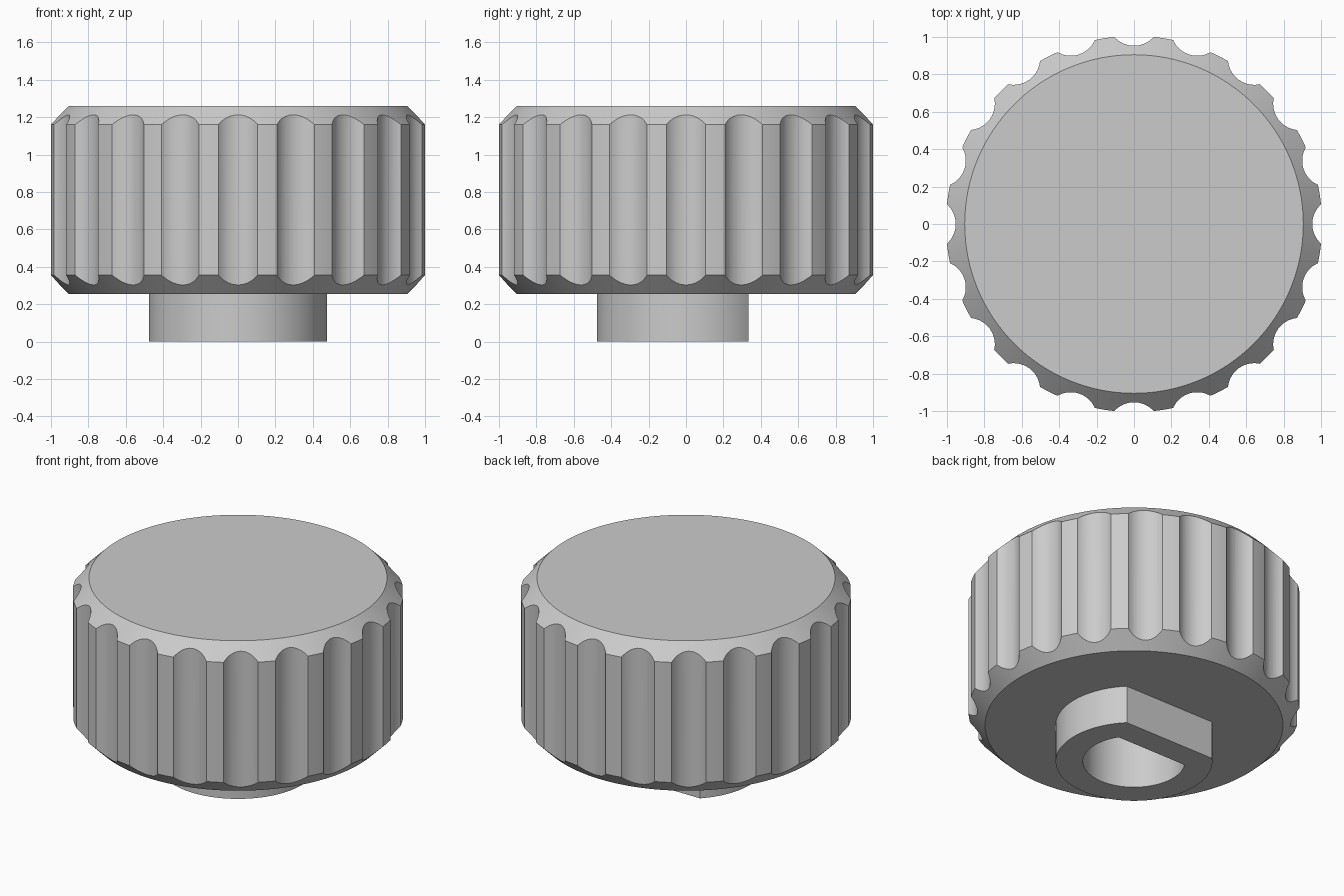
import bpy
import bmesh
from math import sin, cos, pi, radians, asin

if "Cube" in bpy.data.objects:
    bpy.data.objects.remove(bpy.data.objects["Cube"])

FLUTES = 20
grey = bpy.data.materials.new("light_grey")
grey.use_nodes = True
grey.diffuse_color = (0.6, 0.6, 0.6, 1)
grey.node_tree.nodes["Principled BSDF"].inputs["Base Color"].default_value = (0.6, 0.6, 0.6, 1)


def loft(name, outline, levels):
    """Closed solid from a 2D outline repeated at (scale, z) levels."""
    bm = bmesh.new()
    rings = [[bm.verts.new((x * s, y * s, z)) for x, y in outline] for s, z in levels]
    n = len(outline)
    for low, high in zip(rings, rings[1:]):
        for i in range(n):
            j = (i + 1) % n
            bm.faces.new((low[i], low[j], high[j], high[i]))
    bm.faces.new(rings[0][::-1])
    bm.faces.new(rings[-1])
    mesh = bpy.data.meshes.new(name)
    bm.to_mesh(mesh)
    bm.free()
    mesh.materials.append(grey)
    obj = bpy.data.objects.new(name, mesh)
    bpy.context.collection.objects.link(obj)
    return obj


def arc(radius, start, end, steps):
    return [(radius * cos(start + (end - start) * i / steps),
             radius * sin(start + (end - start) * i / steps)) for i in range(steps + 1)]


def d_outline(radius, flat):
    """Circle cut by a flat on the back side."""
    a = asin(flat / radius)
    return arc(radius, pi - a, 2 * pi + a, 96)


def fluted_outline(bottom, radius):
    """Ring of concave scoops, wider than the body between them."""
    points = []
    for k in range(FLUTES):
        a = 2 * pi * k / FLUTES
        for px, py in arc(radius, pi + radians(60), pi - radians(60), 16):
            x = bottom + radius + px
            points.append((x * cos(a) - py * sin(a), x * sin(a) + py * cos(a)))
    return points


def combine(target, tool, operation):
    mod = target.modifiers.new(operation.title(), "BOOLEAN")
    mod.operation = operation
    mod.solver = "EXACT"
    mod.object = tool
    bpy.context.view_layer.objects.active = target
    bpy.ops.object.modifier_apply(modifier=mod.name)
    bpy.data.objects.remove(tool)


# Chamfered round body, trimmed by the fluted grip
knob = loft("fluted_knob", arc(1, 0, 2 * pi, 240)[:-1],
            [(0.905, 0.255), (1.0055, 0.355), (1.0055, 1.16), (0.905, 1.26)])
grip = loft("grip_cutter", fluted_outline(0.953, 0.141), [(1, 0.1), (1, 1.4)])
combine(knob, grip, "INTERSECT")

# D-shaped boss underneath
boss = loft("shaft_boss", d_outline(0.476, 0.335), [(1, 0), (1, 0.4)])
combine(knob, boss, "UNION")

# Blind D-shaped shaft hole
bore = loft("bore_cutter", d_outline(0.31, 0.167), [(1, -0.1), (1, 0.8)])
combine(knob, bore, "DIFFERENCE")

# Smooth curved walls, crisp edges
bpy.ops.object.select_all(action="DESELECT")
knob.select_set(True)
bpy.context.view_layer.objects.active = knob
bpy.ops.object.shade_smooth_by_angle(angle=radians(25))
